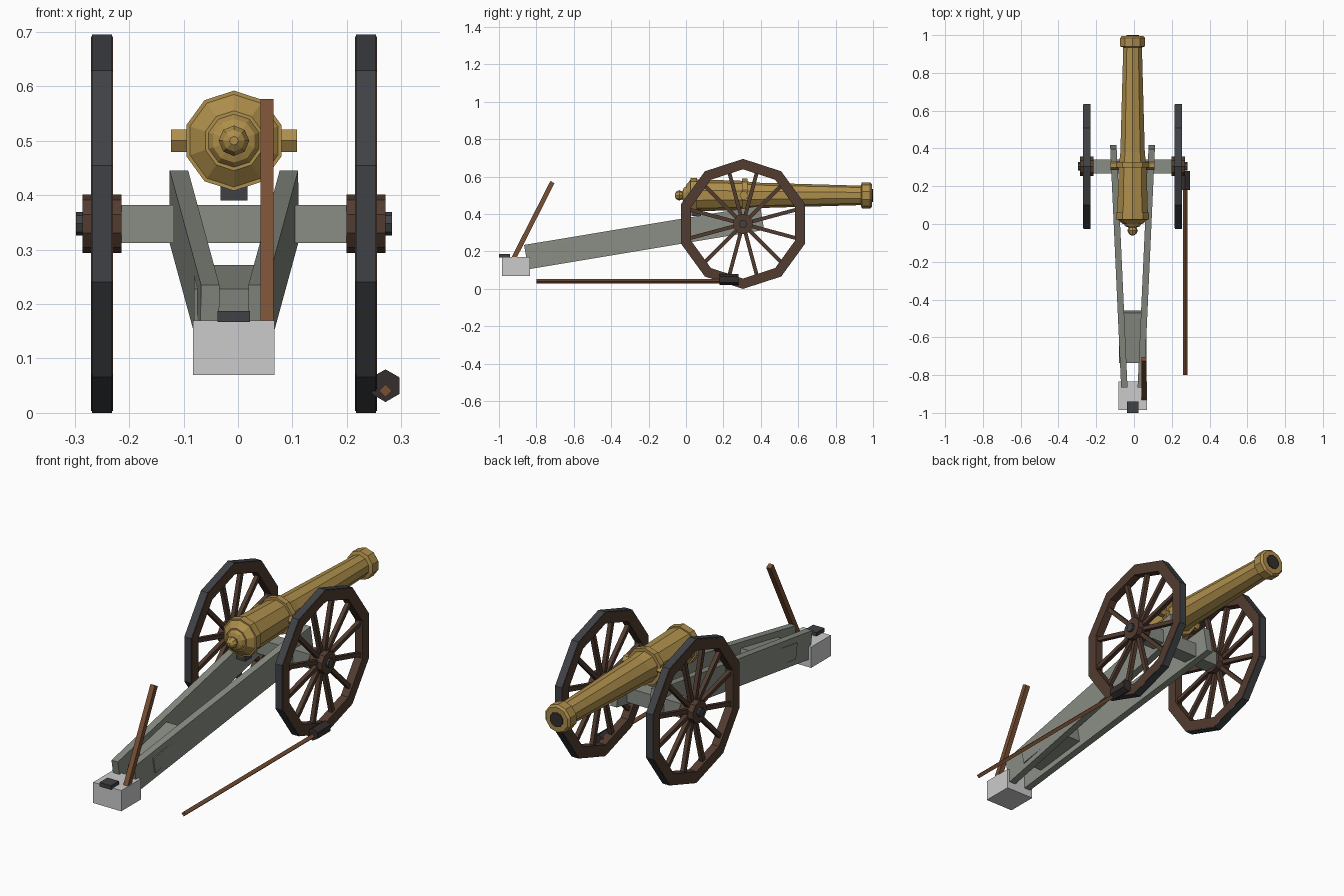
import bpy, bmesh
from math import sin, cos, pi, radians
from mathutils import Vector, Matrix

if "Cube" in bpy.data.objects:
    bpy.data.objects.remove(bpy.data.objects["Cube"])

CX = -0.0075                       # centre line of the gun
WHEEL_Y, WHEEL_Z = 0.305, 0.3475   # axle position


def material(name, rgb):
    m = bpy.data.materials.new(name)
    m.diffuse_color = (*rgb, 1)
    m.use_nodes = True
    m.node_tree.nodes["Principled BSDF"].inputs["Base Color"].default_value = m.diffuse_color
    return m


BRASS = material("brass", (0.42, 0.27, 0.07))
PAINT = material("grey_paint", (0.25, 0.27, 0.23))
IRON = material("iron", (0.05, 0.053, 0.06))
DARK = material("dark_wood", (0.085, 0.045, 0.03))
WOOD = material("wood", (0.19, 0.08, 0.035))
BRISTLE = material("bristle", (0.035, 0.028, 0.026))


def finish(name, bm, mat):
    bmesh.ops.recalc_face_normals(bm, faces=bm.faces[:])
    me = bpy.data.meshes.new(name)
    bm.to_mesh(me)
    bm.free()
    ob = bpy.data.objects.new(name, me)
    bpy.context.collection.objects.link(ob)
    if mat:
        me.materials.append(mat)
    return ob


def lathe(name, profile, centre, axis, n, mat, phase=0.0, closed=False):
    """Revolve (along, radius) points round the x or y axis."""
    bm = bmesh.new()
    rings = []
    for t, r in profile:
        ring = []
        for i in range(n):
            a = phase + 2 * pi * i / n
            p = (t, r * sin(a), r * cos(a)) if axis == "x" else (r * sin(a), t, r * cos(a))
            ring.append(bm.verts.new(Vector(centre) + Vector(p)))
        rings.append(ring)
    pairs = list(zip(rings, rings[1:]))
    if closed:
        pairs.append((rings[-1], rings[0]))
    for a, b in pairs:
        for i in range(n):
            j = (i + 1) % n
            bm.faces.new((a[i], a[j], b[j], b[i]))
    if not closed:
        bm.faces.new(rings[0])
        bm.faces.new(rings[-1])
    return finish(name, bm, mat)


def box(name, lo, hi, mat=None):
    lo, hi = Vector(lo), Vector(hi)
    bm = bmesh.new()
    bmesh.ops.create_cube(bm, size=1, matrix=Matrix.Translation((lo + hi) / 2)
                          @ Matrix.Diagonal((*(hi - lo), 1)))
    return finish(name, bm, mat)


def side_prism(name, outline, x_range, mat):
    """Side outline of (y, z); x_range(y) gives its two x limits."""
    bm = bmesh.new()
    loops = [[bm.verts.new((x_range(y)[k], y, z)) for y, z in outline] for k in (0, 1)]
    n = len(outline)
    for i in range(n):
        j = (i + 1) % n
        bm.faces.new((loops[0][i], loops[0][j], loops[1][j], loops[1][i]))
    bm.faces.new(loops[0])
    bm.faces.new(loops[1])
    return finish(name, bm, mat)


# Barrel with breech ring, trunnion ring and muzzle swell
AXIS = (CX, 0, 0.5)
lathe("barrel", [(0.0, 0.055), (0.025, 0.085), (0.025, 0.092), (0.06, 0.092), (0.06, 0.085),
                 (0.30, 0.078), (0.30, 0.09), (0.328, 0.09), (0.328, 0.074), (0.38, 0.068),
                 (0.935, 0.052), (0.94, 0.069), (0.985, 0.069), (0.995, 0.06)],
      AXIS, "y", 10, BRASS)
lathe("cascabel_neck", [(-0.02, 0.018), (-0.012, 0.04), (0.01, 0.056)], AXIS, "y", 10, BRASS)
lathe("cascabel_knob", [(-0.06, 0.008), (-0.052, 0.02), (-0.035, 0.028), (-0.018, 0.02),
                        (-0.008, 0.008)], AXIS, "y", 8, BRASS)
lathe("bore", [(0.98, 0.035), (1.0, 0.035)], AXIS, "y", 10, BRISTLE)
lathe("trunnions", [(-0.116, 0.024), (0.116, 0.024)], (CX, 0.31, 0.5), "x", 6, BRASS, pi / 2)
box("elevating_block", (CX - 0.025, 0.03, 0.39), (CX + 0.025, 0.08, 0.44), IRON)

# Trail cheeks, converging towards the rear
for side, label in ((-1, "left"), (1, "right")):
    def cheek_x(y, s=side):
        outer = 0.1 + 0.0455 * y
        return CX + s * outer, CX + s * (outer - 0.034)
    side_prism(label + "_cheek", [(-0.866, 0.235), (-0.842, 0.105), (0.418, 0.315), (0.396, 0.445)],
               cheek_x, PAINT)
side_prism("trail_transom", [(-0.735, 0.228), (-0.722, 0.153), (-0.457, 0.197), (-0.47, 0.272)],
           lambda y: (CX - 0.073, CX + 0.073), PAINT)

# Trail foot, plate and handspike
box("trail_foot", (CX - 0.075, -0.985, 0.07), (CX + 0.075, -0.835, 0.17))
box("trail_plate", (CX - 0.03, -1.0, 0.167), (CX + 0.03, -0.94, 0.187), IRON)
side_prism("handspike", [(-0.935, 0.165), (-0.911, 0.155), (-0.703, 0.565), (-0.725, 0.577)],
           lambda y: (0.041, 0.065), WOOD)

# Axle
box("axle_bed", (CX - 0.23, 0.268, 0.312), (CX + 0.23, 0.342, 0.382), PAINT)
lathe("axle_arm", [(-0.29, 0.022), (0.29, 0.022)], (CX, WHEEL_Y, WHEEL_Z), "x", 8, IRON)

# Wheels
for side, label in ((-1, "left"), (1, "right")):
    c = Vector((CX + side * 0.2425, WHEEL_Y, WHEEL_Z))
    for part, outer, inner, half, mat in (("rim", 0.344, 0.292, 0.02, DARK),
                                          ("tyre", 0.3475, 0.335, 0.0185, IRON)):
        lathe(f"{label}_wheel_{part}",
              [(-half, inner), (-half, outer), (half, outer), (half, inner)],
              c, "x", 10, mat, closed=True)
    lathe(label + "_hub", [(-0.036, 0.054), (0.036, 0.054)], c, "x", 10, DARK)
    bm = bmesh.new()
    for i in range(12):
        turn = Matrix.Rotation(radians(15 + 30 * i), 4, "X")
        bmesh.ops.create_cube(bm, size=1, matrix=Matrix.Translation(c) @ turn
                              @ Matrix.Translation((0, 0, 0.17))
                              @ Matrix.Diagonal((0.02, 0.02, 0.27, 1)))
    finish(label + "_spokes", bm, DARK)

# Rammer lying beside the right wheel
lathe("rammer_shaft", [(-0.8, 0.012), (0.22, 0.012)], (0.271, 0, 0.041), "y", 4, WOOD)
lathe("rammer_head", [(0.18, 0.03), (0.28, 0.03)], (0.271, 0, 0.05), "y", 6, BRISTLE)
